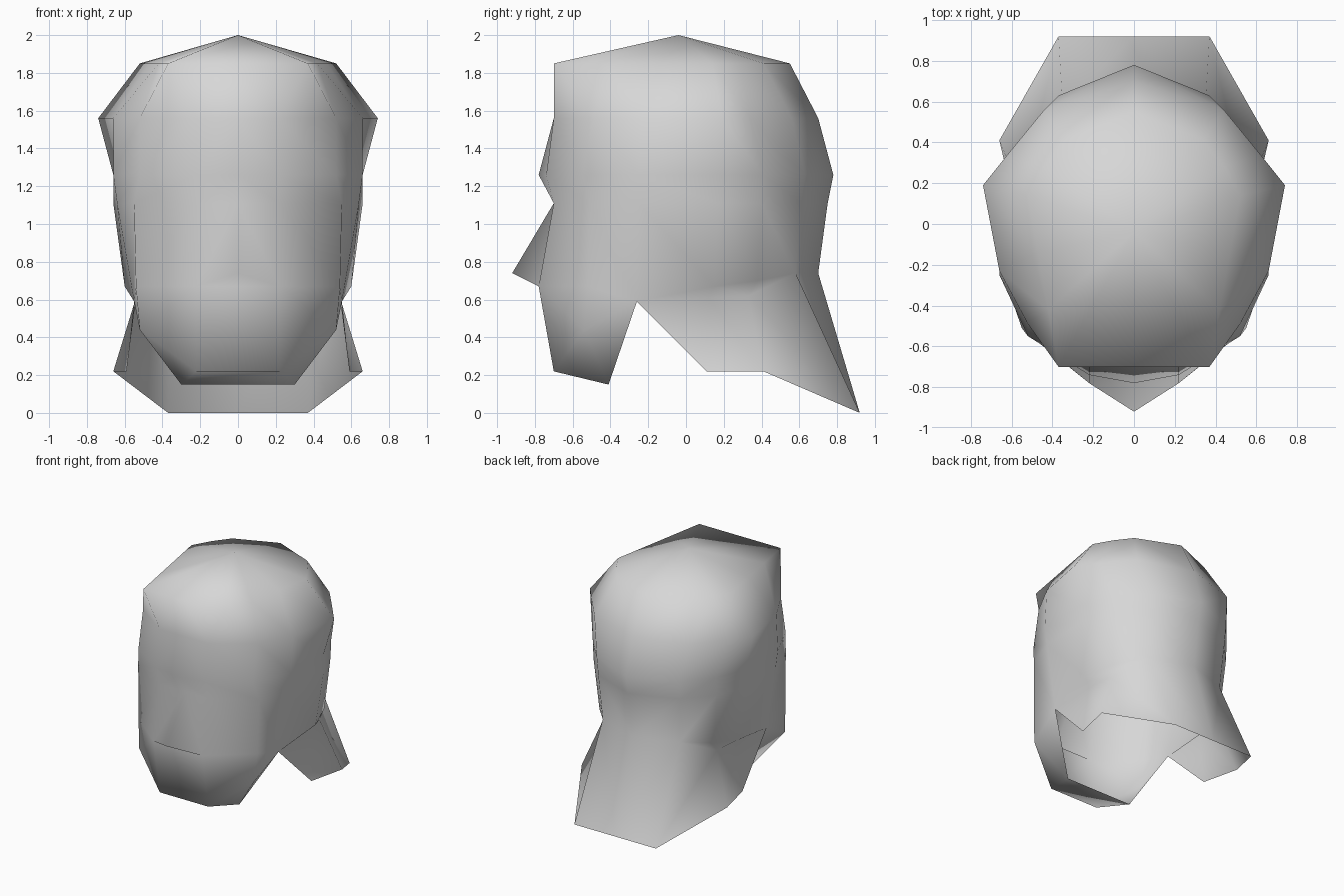
import bpy, bmesh
from mathutils import Vector, Matrix

cube = bpy.data.objects.get("Cube")
if cube:
    bpy.data.objects.remove(cube, do_unlink=True)

# One plain colour
GREY = (0.68, 0.68, 0.68, 1.0)
mat = bpy.data.materials.new("plain_grey")
mat.use_nodes = True
mat.diffuse_color = GREY
shader = mat.node_tree.nodes["Principled BSDF"]
shader.inputs["Base Color"].default_value = GREY
shader.inputs["Roughness"].default_value = 0.8

# Half outlines of the skull, from the face round to the back of the head
CROWN = [(0, -.70), (.37, -.70), (.42, -.42), (.47, -.14), (.52, .14), (.44, .28), (.34, .41), (0, .55)]
TEMPLE = [(0, -.70), (.22, -.70), (.52, -.49), (.66, -.23), (.74, .19), (.62, .34), (.44, .56), (0, .70)]
BROW = [(0, -.78), (.22, -.74), (.52, -.55), (.66, -.25), (.66, .17), (.56, .41), (.37, .63), (0, .78)]
EYES = [(0, -.70), (.22, -.70), (.55, -.51), (.64, -.25), (.66, .17), (.56, .40), (.37, .61), (0, .75)]

bm = bmesh.new()


def vert(x, y, z):
    return bm.verts.new((x, y, z))


def ring(outline, z):
    return [vert(x, y, z) for x, y in outline]


def face(*corners):
    bm.faces.new(corners)


def strip(upper, lower):
    for i in range(len(upper) - 1):
        face(upper[i], lower[i], lower[i + 1], upper[i + 1])


# Skull: stacked rings closed by a fan to the top point
rings = [ring(CROWN, 1.85), ring(TEMPLE, 1.56), ring(BROW, 1.26), ring(EYES, 1.11)]
top = vert(0, -.04, 2)
for a, b in zip(rings[0], rings[0][1:]):
    face(top, a, b)

# Nose tip, cheeks, side notch and nape
tip = vert(0, -.92, .74)
nostril = vert(.22, -.78, .67)
cheek = vert(.54, -.52, .67)
notch = vert(.55, -.26, .59)
side = vert(.60, .15, .67)
rear_side = vert(.52, .38, .70)
nape_side = vert(.35, .58, .74)
nape = vert(0, .70, .74)
rings.append([tip, nostril, cheek, notch, side, rear_side, nape_side, nape])
for upper, lower in zip(rings, rings[1:]):
    strip(upper, lower)

# Jaw and chin, open underneath
nose_base = vert(0, -.78, .67)
chin = vert(0, -.70, .22)
chin_side = vert(.22, -.70, .22)
jaw = vert(.52, -.54, .44)
under = vert(0, -.41, .15)
under_side = vert(.30, -.41, .15)
face(tip, nose_base, nostril)
strip([nose_base, nostril, cheek], [chin, chin_side, jaw])
face(cheek, jaw, notch)
strip([chin, chin_side], [under, under_side])
face(chin_side, under_side, jaw)
face(jaw, under_side, notch)

# Lip tucked in below the sides of the head
lip = vert(.54, .12, .61)
rear_lip = vert(.51, .33, .62)
face(notch, lip, side)
strip([side, rear_side], [lip, rear_lip])
face(rear_side, rear_lip, nape_side)

# Neck flap flaring out behind
flap = [vert(.59, .11, .22), vert(.66, .41, .22), vert(.37, .92, 0), vert(0, .92, 0)]
face(notch, flap[0], lip)
strip([lip, rear_lip, nape_side, nape], flap)

# Other half, then one flat panel across the chin
bmesh.ops.mirror(bm, geom=bm.verts[:] + bm.edges[:] + bm.faces[:],
                 matrix=Matrix.Identity(4), axis="X", merge_dist=0.001)
seam = [e for e in bm.edges
        if all(abs(v.co.x) < 0.001 and v.co.y < 0 and v.co.z < 0.8 for v in e.verts)]
bmesh.ops.dissolve_edges(bm, edges=seam, use_verts=True)

# Outward normals
bmesh.ops.recalc_face_normals(bm, faces=bm.faces[:])
middle = Vector((0, 0, 1))
if sum(f.normal.dot(f.calc_center_median() - middle) for f in bm.faces) < 0:
    bmesh.ops.reverse_faces(bm, faces=bm.faces[:])
for f in bm.faces:
    f.smooth = True

mesh = bpy.data.meshes.new("head")
bm.to_mesh(mesh)
bm.free()
mesh.materials.append(mat)
head = bpy.data.objects.new("head", mesh)
bpy.context.collection.objects.link(head)
